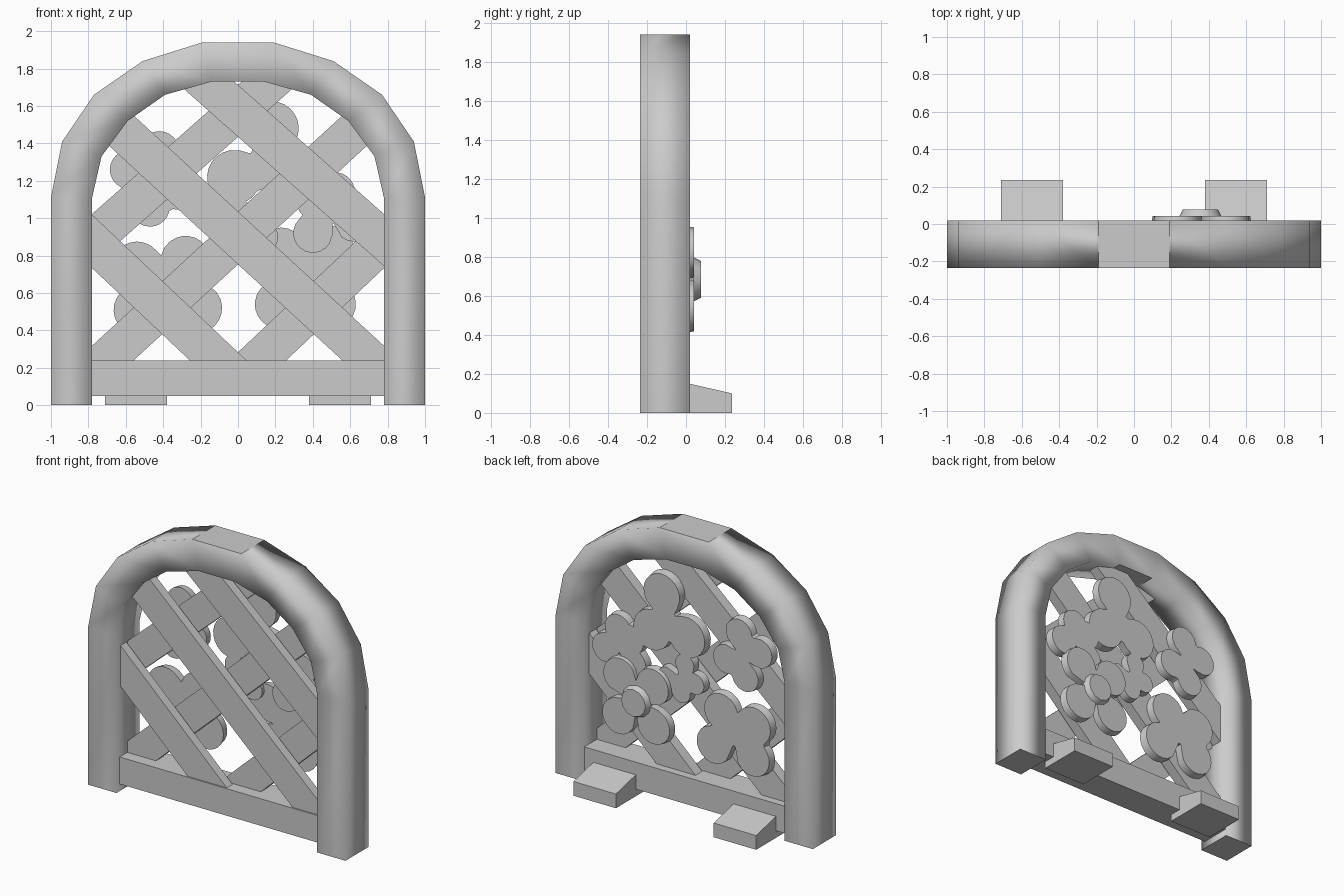
import bpy, bmesh, math
from mathutils import Vector

old = bpy.data.objects.get("Cube")
if old:
    bpy.data.objects.remove(old, do_unlink=True)

GREY = (0.6, 0.6, 0.6, 1)
mat = bpy.data.materials.new("plain grey")
mat.use_nodes = True
mat.diffuse_color = GREY
mat.node_tree.nodes["Principled BSDF"].inputs["Base Color"].default_value = GREY


def prism(name, outline, y0, y1, taper=1.0, smooth=None):
    """Extrude an (x, z) outline from y0 to y1, scaling the far end by taper."""
    bm = bmesh.new()
    mid = sum((Vector(p) for p in outline), Vector((0, 0))) / len(outline)
    front = [bm.verts.new((x, y0, z)) for x, z in outline]
    back = []
    for p in outline:
        q = mid + (Vector(p) - mid) * taper
        back.append(bm.verts.new((q.x, y1, q.y)))
    bm.faces.new(front)
    bm.faces.new(back[::-1])
    n = len(outline)
    for i in range(n):
        j = (i + 1) % n
        bm.faces.new((front[i], back[i], back[j], front[j]))
    bmesh.ops.recalc_face_normals(bm, faces=bm.faces)
    return finish(name, bm, smooth)


def finish(name, bm, smooth=None):
    mesh = bpy.data.meshes.new(name)
    bm.to_mesh(mesh)
    bm.free()
    mesh.materials.append(mat)
    ob = bpy.data.objects.new(name, mesh)
    bpy.context.collection.objects.link(ob)
    if smooth:
        bpy.ops.object.select_all(action='DESELECT')
        ob.select_set(True)
        bpy.context.view_layer.objects.active = ob
        bpy.ops.object.shade_smooth_by_angle(angle=math.radians(smooth))
    return ob


def box(name, x0, x1, y0, y1, z0, z1):
    return prism(name, [(x0, z0), (x1, z0), (x1, z1), (x0, z1)], y0, y1)


# Arch frame: rectangular section swept along a mirrored half profile
outer = [(1, 0), (1, 1.11), (.94, 1.41), (.77, 1.66), (.51, 1.84), (.19, 1.94)]
inner = [(.78, 0), (.78, 1.11), (.73, 1.33), (.59, 1.52), (.39, 1.66), (.14, 1.73)]
full = lambda half: half + [(-x, z) for x, z in reversed(half)]
bm = bmesh.new()
rings = []
for (ox, oz), (ix, iz) in zip(full(outer), full(inner)):
    rings.append([bm.verts.new(c) for c in (
        (ox, -.235, oz), (ox, .02, oz), (ix, .02, iz), (ix, -.235, iz))])
for a, b in zip(rings, rings[1:]):
    for k in range(4):
        bm.faces.new((a[k], a[(k + 1) % 4], b[(k + 1) % 4], b[k]))
bm.faces.new(rings[0])
bm.faces.new(rings[-1])
bmesh.ops.recalc_face_normals(bm, faces=bm.faces)
arch = finish("arch_frame", bm)
for f in arch.data.polygons:
    f.use_smooth = len({round(arch.data.vertices[v].co.z, 3) for v in f.vertices}) > 1

# Bottom rail
box("bottom_rail", -.79, .79, -.2, .015, .05, .24)

# Lattice: three front slats and their mirrored partners behind
slats = [((-.72, 1.557), (.82, .14)),
         ((-.88, .97), (0, .14)),
         ((-.25, 1.795), (.88, .795))]
for i, (a, b) in enumerate(slats):
    a, b = Vector(a), Vector(b)
    d = (b - a).normalized()
    side = Vector((-d.y, d.x)) * .104
    quad = [a + side, b + side, b - side, a - side]
    prism(f"front_slat_{i + 1}", [tuple(p) for p in quad], -.19, -.125)
    prism(f"back_slat_{i + 1}", [(-p.x, p.y) for p in quad], -.115, -.04)


def flower(name, petals, r, y0, y1):
    """Flat blossom: outer outline of round petals seen from their middle."""
    petals = [Vector(p) for p in petals]
    c = sum(petals, Vector((0, 0))) / len(petals)
    outline = []
    for k in range(56):
        t = 2 * math.pi * k / 56
        d = Vector((math.cos(t), math.sin(t)))
        reach = r * .6
        for p in petals:
            along = (p - c).dot(d)
            gap = (p - c).length_squared - along ** 2
            if gap < r * r:
                reach = max(reach, along + math.sqrt(r * r - gap))
        outline.append(tuple(c + d * reach))
    return prism(name, outline, y0, y1, .97, 40)


# Blossoms on the back of the lattice
blossoms = {
    "top_blossom": ([(.18, 1.48), (-.02, 1.22), (.26, 1.2)], .145),
    "left_blossom": ([(.52, 1.14), (.62, .98), (.4, .92), (.42, 1.09)], .105),
    "right_blossom": ([(-.42, 1.36), (-.58, 1.26), (-.47, 1.06), (-.32, 1.15)], .105),
    "small_blossom": ([(0, 1.03), (-.08, .91), (.03, .82), (.14, .9)], .075),
    "large_blossom": ([(-.54, .74), (-.28, .77), (-.53, .51), (-.22, .52)], .135),
}
for name, (petals, r) in blossoms.items():
    flower(name, petals, r, -.04, .015)
flower("raised_blossom", [(.49, .83), (.23, .82), (.5, .54), (.22, .54)], .13, -.01, .042)
hub = [(.355 + .115 * math.cos(k * math.pi / 6), .685 + .115 * math.sin(k * math.pi / 6))
       for k in range(12)]
prism("blossom_hub", hub, .035, .078, .82, 40)

# Sloped feet behind the rail
for name, s in (("left_foot", 1), ("right_foot", -1)):
    foot = box(name, s * .545 - .165, s * .545 + .165, -.07, .235, 0, .17)
    for v in foot.data.vertices:
        if v.co.z > .1 and v.co.y > .1:
            v.co.z = .1
